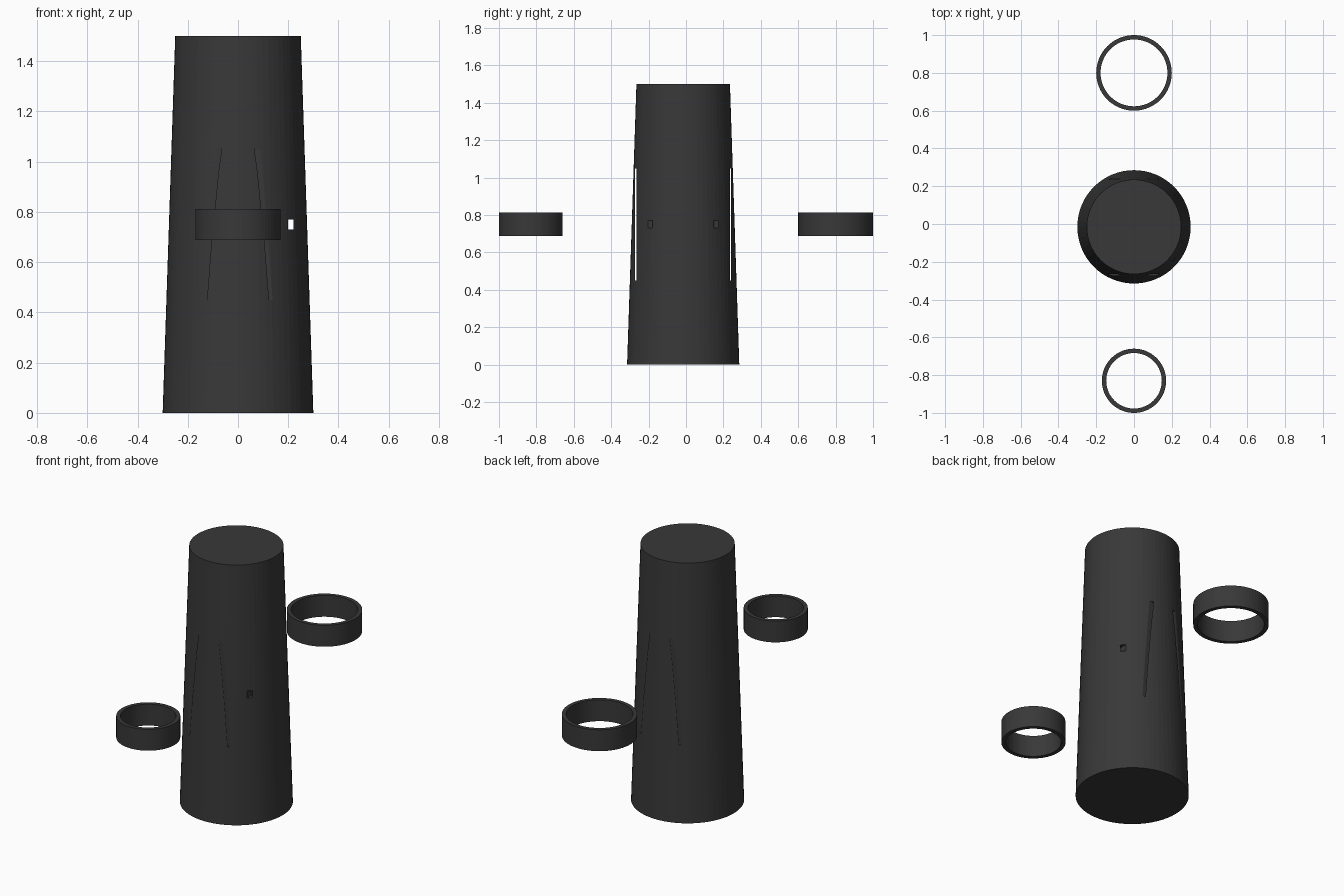
import bpy, bmesh
from math import cos, sin, tau

if "Cube" in bpy.data.objects:
    bpy.data.objects.remove(bpy.data.objects["Cube"])

CY = -0.015   # body axis in y
MID = 0.75    # mid height shared by slits, hole and rings
SEG = 64

mat = bpy.data.materials.new("dark_grey")
mat.diffuse_color = (0.04, 0.04, 0.04, 1)
mat.use_nodes = True
mat.node_tree.nodes["Principled BSDF"].inputs["Base Color"].default_value = mat.diffuse_color


def ring(name, y, outer, thick, height):
    """Flat-walled ring: a rectangular section swept round z."""
    bm = bmesh.new()
    inner, h = outer - thick, height / 2
    section = [(outer, -h), (outer, h), (inner, h), (inner, -h)]
    loops = [[bm.verts.new((r * cos(tau * i / SEG), r * sin(tau * i / SEG), z))
              for r, z in section] for i in range(SEG)]
    for i in range(SEG):
        a, b = loops[i], loops[(i + 1) % SEG]
        for j in range(4):
            k = (j + 1) % 4
            bm.faces.new((a[j], b[j], b[k], a[k]))
    bmesh.ops.recalc_face_normals(bm, faces=bm.faces)
    me = bpy.data.meshes.new(name)
    bm.to_mesh(me)
    bm.free()
    ob = bpy.data.objects.new(name, me)
    ob.location = (0, y, MID)
    bpy.context.collection.objects.link(ob)
    me.materials.append(mat)


def cut(target, center, size):
    """Subtract a box from the target and discard the cutter."""
    bpy.ops.mesh.primitive_cube_add(size=1, location=center)
    box = bpy.context.object
    box.scale = size
    box.hide_render = True
    bpy.context.view_layer.objects.active = target
    mod = target.modifiers.new("cut", 'BOOLEAN')
    mod.operation, mod.solver, mod.object = 'DIFFERENCE', 'EXACT', box
    bpy.ops.object.modifier_apply(modifier=mod.name)
    bpy.data.objects.remove(box)


# tapered body
bpy.ops.mesh.primitive_cone_add(vertices=SEG, radius1=0.3, radius2=0.25,
                                depth=1.5, location=(0, CY, 0.75))
body = bpy.context.object
body.name = "tapered_body"
body.data.materials.append(mat)

# strap slits, front and back
for s in (-1, 1):
    cut(body, (0, CY + s * 0.253, MID), (0.8, 0.007, 0.6))

# small square hole running front to back on the right side
cut(body, (0.21, CY, MID), (0.02, 0.8, 0.04))

# loose rings, front and back
ring("front_ring", CY - 0.815, 0.17, 0.023, 0.125)
ring("back_ring", CY + 0.815, 0.2, 0.023, 0.125)
